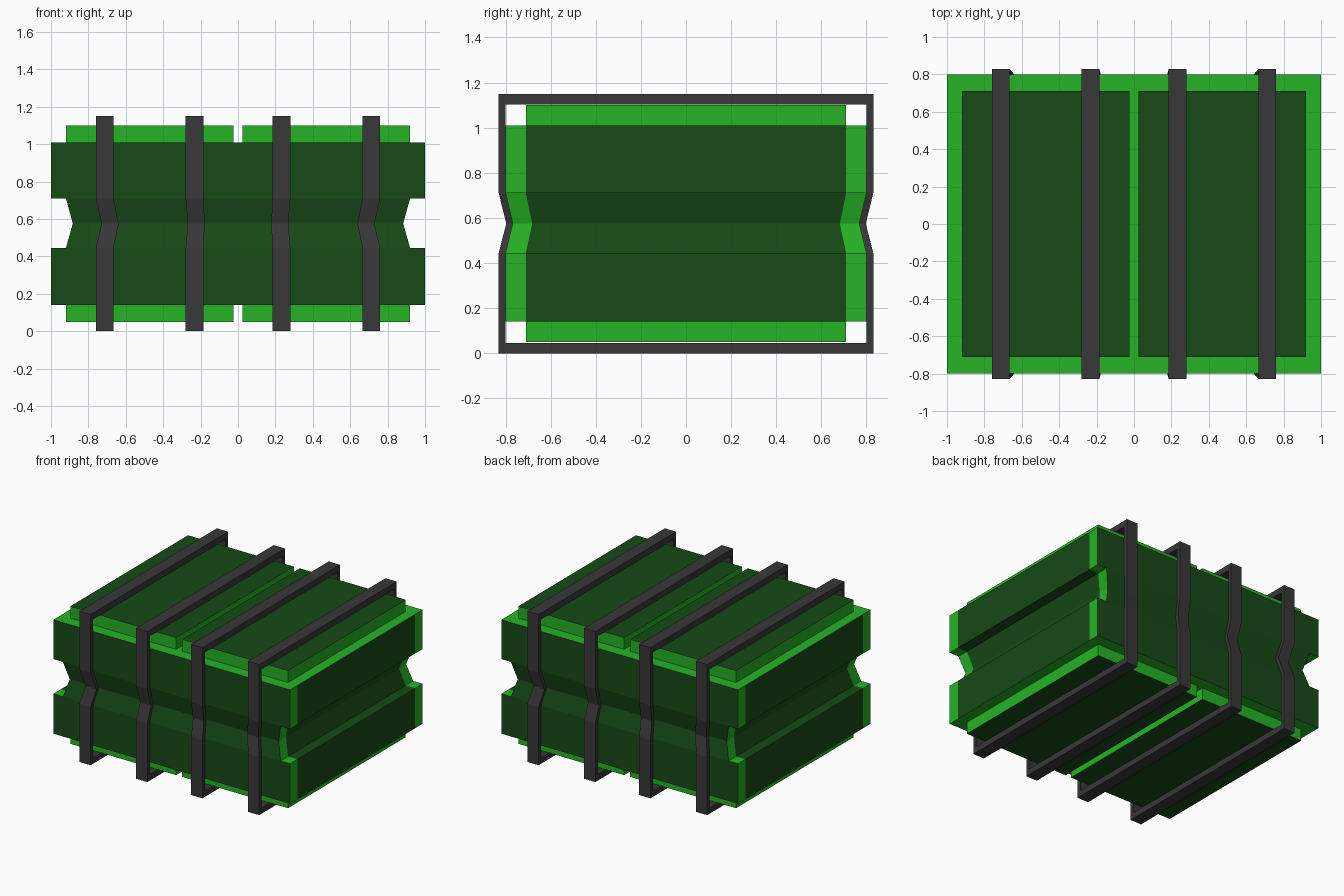
import bpy, bmesh

if "Cube" in bpy.data.objects:
    bpy.data.objects.remove(bpy.data.objects["Cube"])

PINCH = 0.96                       # waist of the crate is scaled in
Z_LOW, Z_MID, Z_HIGH = 0.445, 0.575, 0.71


def material(name, rgb):
    m = bpy.data.materials.new(name)
    m.diffuse_color = (*rgb, 1)
    m.use_nodes = True
    m.node_tree.nodes["Principled BSDF"].inputs["Base Color"].default_value = m.diffuse_color
    return m


BRIGHT = material("bright_green", (0.018, 0.45, 0.018))
DARK = material("dark_green", (0.0085, 0.068, 0.0085))
BLACK = material("strap_grey", (0.04, 0.04, 0.04))


def finish(bm, name, mats):
    bmesh.ops.remove_doubles(bm, verts=bm.verts, dist=1e-5)
    bmesh.ops.recalc_face_normals(bm, faces=bm.faces)
    mesh = bpy.data.meshes.new(name)
    bm.to_mesh(mesh)
    bm.free()
    for m in mats:
        mesh.materials.append(m)
    ob = bpy.data.objects.new(name, mesh)
    bpy.context.collection.objects.link(ob)
    return ob


# Crate body: stacked outlines, with a stepped and pinched groove on the ends
def outline(bm, x, z, s=1.0):
    half = [(0.92, -0.8), (x, -0.8), (x, -0.71), (x, 0.71), (x, 0.8), (0.92, 0.8)]
    pts = half + [(-px, -py) for px, py in half]
    return [bm.verts.new((px * s, py * s, z)) for px, py in pts]


bm = bmesh.new()
rings = [outline(bm, *r) for r in (
    (1, 0.14), (1, Z_LOW), (0.92, Z_LOW), (0.92, Z_MID, PINCH),
    (0.92, Z_HIGH), (1, Z_HIGH), (1, 1.01))]
for a, b in zip(rings, rings[1:]):
    for i in range(12):
        j = (i + 1) % 12
        f = bm.faces.new((a[i], a[j], b[j], b[i]))
        f.material_index = 0 if i % 6 in (1, 3) else 1   # bright corner posts
bm.faces.new(rings[0])
bm.faces.new(rings[-1])
finish(bm, "crate_body", (BRIGHT, DARK))


# Lid and base plates: two on top, two underneath
def plate(name, side, z0, outward):
    bm = bmesh.new()
    bmesh.ops.create_cube(bm, size=1)
    for v in bm.verts:
        v.co.x = v.co.x * 0.895 + side * 0.4725
        v.co.y *= 1.42
        v.co.z = v.co.z * 0.09 + z0 + 0.045
    bm.normal_update()
    for f in bm.faces:
        f.material_index = int(f.normal.z * outward > 0.5)
    finish(bm, name, (BRIGHT, DARK))


for side, label in ((-1, "left"), (1, "right")):
    plate("lid_plate_" + label, side, 1.01, 1)
    plate("base_plate_" + label, side, 0.05, -1)


# Straps: closed bands that follow the pinched waist
def strap(name, x0, x1):
    bm = bmesh.new()

    def loop(x, y, z0, z1):
        half = [(-y, z0), (-y, Z_LOW), (-y, Z_MID), (-y, Z_HIGH), (-y, z1)]
        pts = half + [(-py, pz) for py, pz in reversed(half)]
        return [bm.verts.new((x * s, py * s, pz)) for py, pz in pts
                for s in [PINCH if pz == Z_MID else 1]]

    loops = [loop(x0, 0.83, 0, 1.15), loop(x1, 0.83, 0, 1.15),
             loop(x1, 0.80, 0.045, 1.103), loop(x0, 0.80, 0.045, 1.103)]
    for k in range(4):
        a, b = loops[k], loops[(k + 1) % 4]
        for i in range(10):
            j = (i + 1) % 10
            bm.faces.new((a[i], a[j], b[j], b[i]))
    finish(bm, name, (BLACK,))


for n, x in enumerate((-0.7125, -0.2325, 0.2325, 0.7125)):
    strap(f"strap_{n + 1}", x - 0.0475, x + 0.0475)
